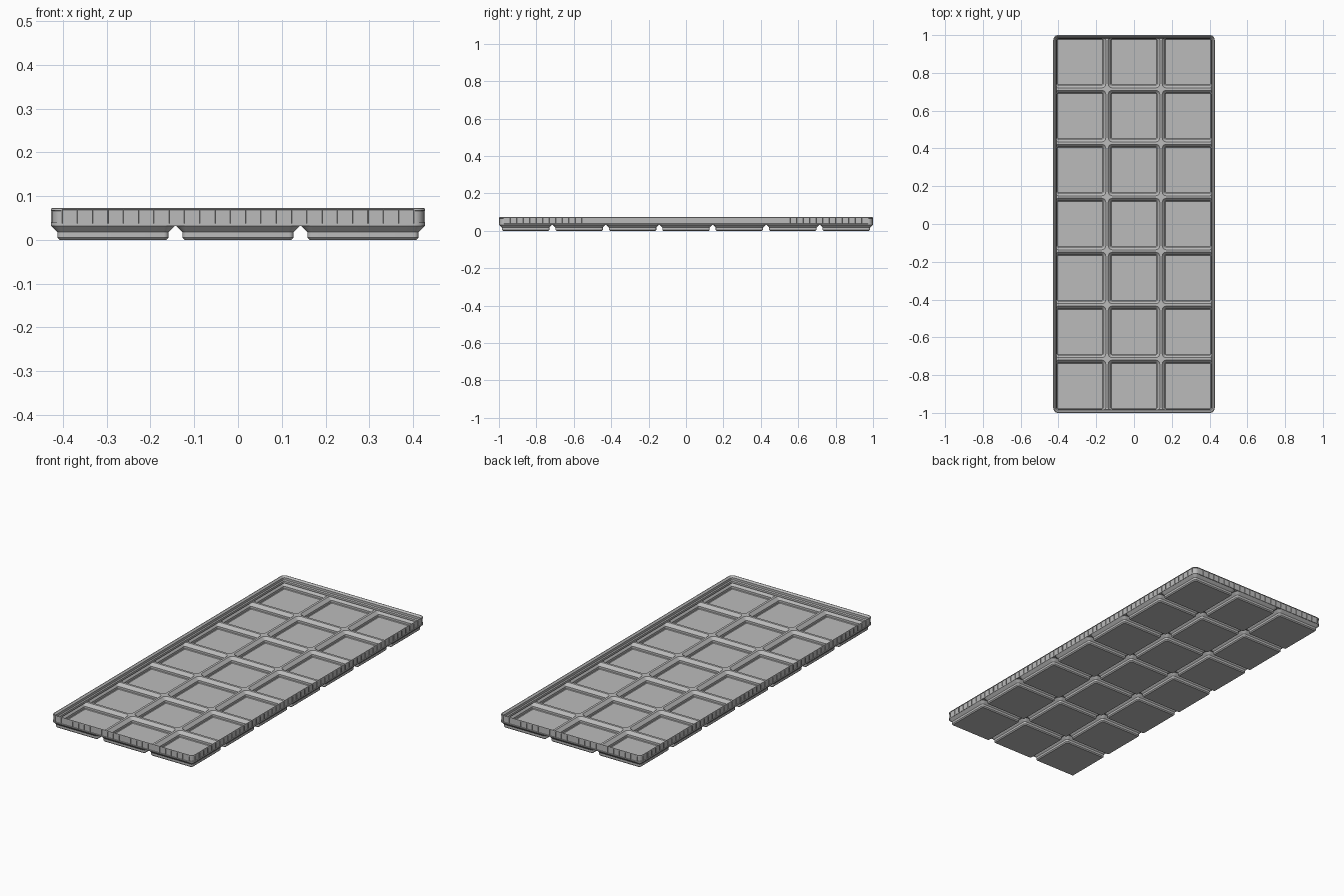
import bpy, bmesh, math

if "Cube" in bpy.data.objects:
    bpy.data.objects.remove(bpy.data.objects["Cube"])

# Overall sizes
W, L = 0.4276, 1.0          # half width, half length
PITCH = 0.2857              # spacing of the cells
NX, NY = 3, 7
R = 0.0256                  # outer corner radius
SEG = 6                     # segments per rounded corner
PLATE_Z, RIDGE_Z, TOP_Z = 0.0324, 0.0375, 0.073

gray = bpy.data.materials.new("gray plastic")
gray.diffuse_color = (0.5, 0.5, 0.5, 1)
gray.use_nodes = True
gray.node_tree.nodes["Principled BSDF"].inputs["Base Color"].default_value = gray.diffuse_color


def rounded_rect(hx, hy, r, nx=1, ny=1):
    """Counter-clockwise outline; straight sides are split into nx / ny pieces."""
    corners = [(1, 1, 0, nx), (-1, 1, 1, ny), (-1, -1, 2, nx), (1, -1, 3, ny)]
    pts = []
    for k, (sx, sy, q, n) in enumerate(corners):
        cx, cy = sx * (hx - r), sy * (hy - r)
        for i in range(SEG + 1):
            a = math.pi / 2 * (q + i / SEG)
            pts.append((cx + r * math.cos(a), cy + r * math.sin(a)))
        tx, ty, tq, _ = corners[(k + 1) % 4]
        a = math.pi / 2 * tq
        end = (tx * (hx - r) + r * math.cos(a), ty * (hy - r) + r * math.sin(a))
        x0, y0 = pts[-1]
        for j in range(1, n):
            t = j / n
            pts.append((x0 + (end[0] - x0) * t, y0 + (end[1] - y0) * t))
    return pts


def keep_inside(p, inset):
    """Pull a point back inside the rounded outline of the tray."""
    cx = max(-(W - R), min(W - R, p[0]))
    cy = max(-(L - R), min(L - R, p[1]))
    dx, dy = p[0] - cx, p[1] - cy
    d = math.hypot(dx, dy)
    if d <= R - inset:
        return p
    s = (R - inset) / d
    return (cx + dx * s, cy + dy * s)


def loft(bm, loops):
    """Skin a stack of (points, z) outlines."""
    rows = [[bm.verts.new((x, y, z)) for x, y in pts] for pts, z in loops]
    n = len(rows[0])
    bands = []
    for a, b in zip(rows, rows[1:]):
        bands.append([bm.faces.new((a[i], a[(i + 1) % n], b[(i + 1) % n], b[i]))
                      for i in range(n)])
    return rows, bands


def finish(bm, name):
    bmesh.ops.remove_doubles(bm, verts=bm.verts, dist=0.00005)
    mesh = bpy.data.meshes.new(name)
    bm.to_mesh(mesh)
    bm.free()
    mesh.materials.append(gray)
    obj = bpy.data.objects.new(name, mesh)
    bpy.context.collection.objects.link(obj)
    bpy.ops.object.select_all(action='DESELECT')
    obj.select_set(True)
    bpy.context.view_layer.objects.active = obj
    bpy.ops.object.shade_smooth_by_angle(angle=math.radians(25))
    return obj


def cell_grid(name, profile, inset, flip):
    """One stepped cup per cell; profile rows are (half size, radius, z)."""
    bm = bmesh.new()
    for i in range(NX):
        for j in range(NY):
            ox, oy = (i - (NX - 1) / 2) * PITCH, (j - (NY - 1) / 2) * PITCH
            loops = []
            for h, r, z in profile:
                pts = [(x + ox, y + oy) for x, y in rounded_rect(h, h, r)]
                loops.append(([keep_inside(p, inset) for p in pts], z))
            rows, _ = loft(bm, loops)
            bm.faces.new(rows[0][::-1])
    if flip:
        bmesh.ops.reverse_faces(bm, faces=bm.faces)
    return finish(bm, name)


# Feet with the grooves between them
cell_grid("feet", [
    (0.1213, 0.0055, 0.0), (0.1267, 0.0109, 0.0054), (0.1267, 0.0109, 0.0177),
    (0.1414, 0.0256, PLATE_Z), (PITCH / 2, 0.00001, PLATE_Z)], 0.0, False)

# Pockets with the ridges between them
cell_grid("pockets", [
    (0.1185, 0.004, 0.0075), (0.1215, 0.007, 0.0105), (0.1215, 0.007, 0.0215),
    (0.1365, 0.022, RIDGE_Z), (PITCH / 2, 0.00001, RIDGE_Z)], 0.008, True)

# Rim wall: outside face up, over the lip, and down the inside
NPX, NPY = 23, 56
profile = [(0, PLATE_Z), (0, 0.0375), (0, 0.0695), (0.0012, TOP_Z - 0.0008),
           (0.003, TOP_Z), (0.0048, TOP_Z), (0.0130, 0.0647), (0.0130, 0.0525),
           (0.0177, 0.0477), (0.0177, RIDGE_Z - 0.0005)]
bm = bmesh.new()
_, bands = loft(bm, [(rounded_rect(W - d, L - d, R - d, NPX, NPY), z)
                     for d, z in profile])

# Sunken panels around the outside of the rim
corner, straight = [], []
for f in bands[1]:
    c = f.calc_center_median()
    (corner if abs(c.x) > W - R and abs(c.y) > L - R else straight).append(f)
bmesh.ops.inset_individual(bm, faces=straight, thickness=0.0022, use_even_offset=True)
bmesh.ops.inset_individual(bm, faces=straight, thickness=0.0006, depth=-0.003,
                           use_even_offset=True)
bmesh.ops.inset_region(bm, faces=corner, thickness=0.0022, use_even_offset=True)
bmesh.ops.inset_region(bm, faces=corner, thickness=0.0006, depth=-0.003,
                       use_even_offset=True)
finish(bm, "rim")
